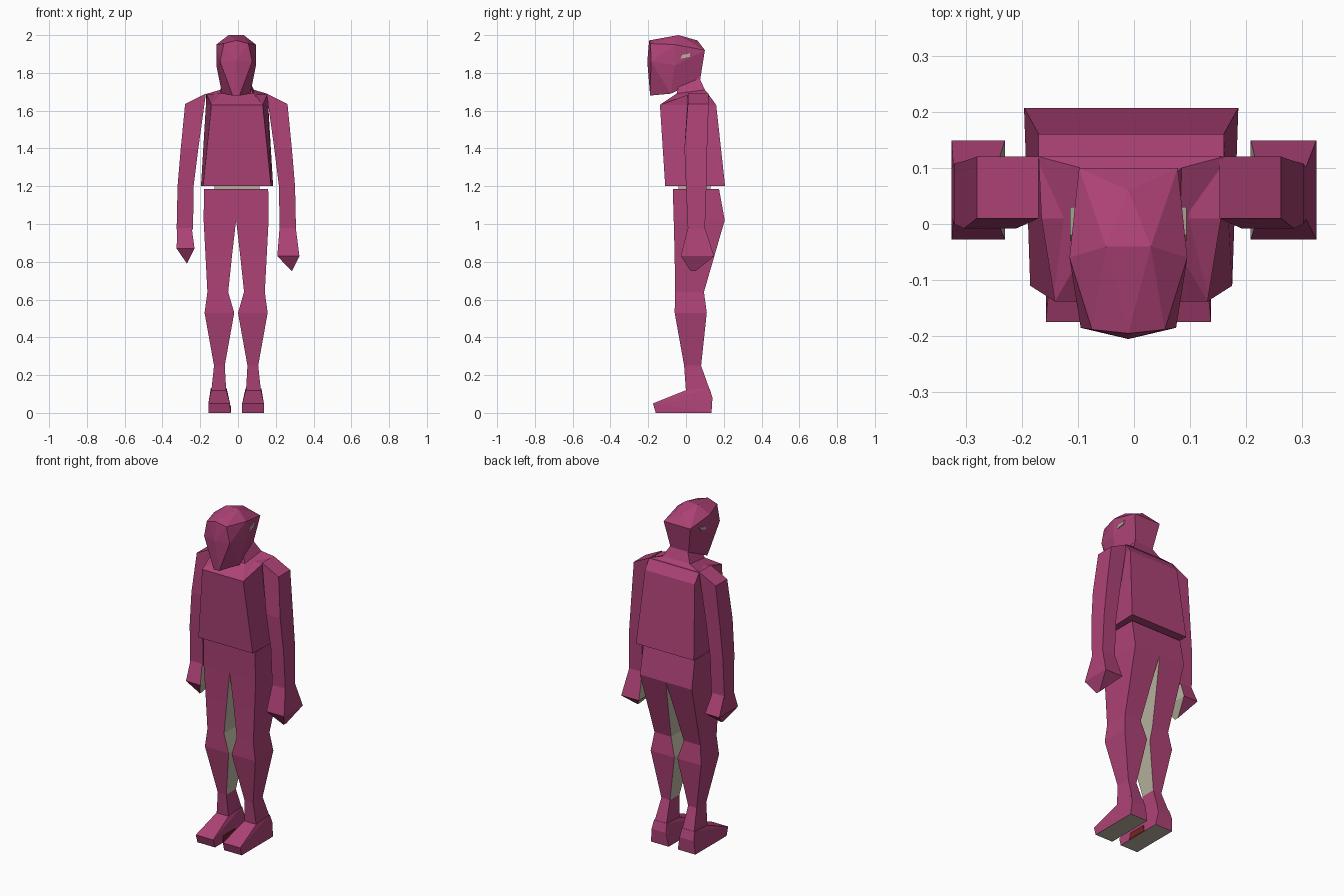
import bpy, bmesh

if "Cube" in bpy.data.objects:
    bpy.data.objects.remove(bpy.data.objects["Cube"])


def material(name, rgb):
    m = bpy.data.materials.new(name)
    m.diffuse_color = (*rgb, 1)
    m.use_nodes = True
    m.node_tree.nodes["Principled BSDF"].inputs["Base Color"].default_value = m.diffuse_color
    return m


MATS = [material("magenta", (0.42, 0.055, 0.181)),
        material("beige", (0.485, 0.456, 0.352)),
        material("dark red", (0.17, 0.017, 0.013))]
CX = -0.01  # the figure's own centre line sits slightly left


def finish(name, bm, rule=None):
    bmesh.ops.recalc_face_normals(bm, faces=bm.faces)
    bm.normal_update()
    for f in bm.faces:
        f.material_index = rule(f.normal, f.calc_center_median()) if rule else 0
    me = bpy.data.meshes.new(name)
    bm.to_mesh(me)
    bm.free()
    for m in MATS:
        me.materials.append(m)
    ob = bpy.data.objects.new(name, me)
    bpy.context.collection.objects.link(ob)
    return ob


def loft(name, rings, rule=None):
    """Skin a stack of equal-sized rings and cap both ends."""
    bm = bmesh.new()
    rs = [[bm.verts.new(p) for p in r] for r in rings]
    n = len(rs[0])
    for a, b in zip(rs, rs[1:]):
        for i in range(n):
            j = (i + 1) % n
            bm.faces.new((a[i], a[j], b[j], b[i]))
    bm.faces.new(rs[0])
    bm.faces.new(rs[-1])
    return finish(name, bm, rule)


def hull(name, pts, rule=None):
    bm = bmesh.new()
    vs = [bm.verts.new(p) for p in pts]
    res = bmesh.ops.convex_hull(bm, input=vs)
    junk = {v for v in res["geom_interior"] if isinstance(v, bmesh.types.BMVert)}
    bmesh.ops.delete(bm, geom=list(junk), context='VERTS')
    bmesh.ops.dissolve_limit(bm, angle_limit=0.03, verts=bm.verts, edges=bm.edges)
    return finish(name, bm, rule)


def box_ring(wf, wb, yf, yb, z, zb=None):
    zb = z if zb is None else zb
    return [(CX + .005 - wf, yf, z), (CX + .005 + wf, yf, z),
            (CX + .005 + wb, yb, zb), (CX + .005 - wb, yb, zb)]


# Torso with sloping shoulders
loft("torso", [box_ring(.18, .191, -.11, .207, 1.20),
               box_ring(.136, .165, -.138, .16, 1.63),
               box_ring(.16, .165, .01, .12, 1.685)])

# Collar sloping up into the neck
loft("neck", [box_ring(.136, .165, -.138, .12, 1.632, 1.688),
              box_ring(.085, .09, -.05, .10, 1.69, 1.71),
              box_ring(.055, .06, -.03, .075, 1.76, 1.765),
              box_ring(.055, .06, -.03, .075, 1.82)])

# Waist showing in the gap
loft("waist", [box_ring(.12, .12, -.04, .13, 1.14),
               box_ring(.12, .12, -.04, .13, 1.24)],
     lambda n, c: 1)

# Faceted head
half = [(0, -.205, 1.86), (0, -.195, 1.972), (.065, -.188, 1.955),
        (.085, -.185, 1.86), (.04, -.04, 2.0), (0, .06, 1.972),
        (.088, .1, 1.92), (.105, -.06, 1.95), (.105, -.06, 1.84),
        (.075, -.08, 1.69), (.018, -.19, 1.68), (.06, .075, 1.765)]
hull("head", [(CX + s * x, y, z) for x, y, z in half for s in (1, -1)])

# Arm sections: inner x, inner z, outer x, outer z, front y, back y
ARM = [(.16, 1.69, .27, 1.635, .01, .12), (.20, 1.40, .293, 1.40, -.008, .112),
       (.225, 1.20, .31, 1.20, .0, .108), (.228, .97, .315, .97, .01, .10)]
# Leg sections: inner x, outer x, front y, back y, z
LEG = [(0, .17, -.07, .175, 1.185), (0, .172, -.065, .205, 1.02),
       (.022, .162, -.06, .15, .83), (.042, .152, -.058, .095, .64),
       (.01, .167, -.06, .11, .53), (.06, .117, -.01, .08, .25),
       (.052, .132, 0, .13, .11)]
# Foot side profile: inner x, outer x, y, z
FOOT = [(.052, .132, 0, .12), (.05, .134, .125, .13), (.045, .14, .14, .08),
        (.03, .147, .135, 0), (.03, .147, -.16, 0), (.032, .147, -.175, .05)]

for side, s in (("right", 1), ("left", -1)):
    # Pale slivers on the side of the head
    hull(side + "_head_sliver", [(CX + s * x, y, z) for x in (.095, .104) for y, z in
                                 ((-.03, 1.875), (.03, 1.905), (.02, 1.885), (-.02, 1.895))],
         lambda n, c: 1)

    # Arm
    c = CX if s < 0 else -.008
    loft(side + "_arm", [[(c + s * xi, yf, zi), (c + s * xo, yf, zo),
                          (c + s * xo, yb, zo), (c + s * xi, yb, zi)]
                         for xi, zi, xo, zo, yf, yb in ARM])

    # Hand, flared then closing to a point, pale on the palm
    xi, dz = (.208, 0) if s > 0 else (.23, .04)
    wi, wo = (.22, .306) if s > 0 else (.245, .322)
    tip = .285 if s > 0 else .27
    pts = [(s * x, y, .98) for x in (wi, wo) for y in (.01, .10)]
    pts += [(s * x, y, .83 + dz) for x in (xi, .325) for y in (-.028, .149)]
    pts += [(s * tip, y, .75 + dz) for y in (.025, .05)]
    hull(side + "_hand", pts, lambda n, c, s=s: 1 if n.x * s < -.6 else 0)

    # Leg, pale on the inside
    loft(side + "_leg", [[(CX + s * xi, yf, z), (CX + s * xo, yf, z),
                          (CX + s * xo, yb, z), (CX + s * xi, yb, z)]
                         for xi, xo, yf, yb, z in LEG],
         lambda n, c, s=s: 1 if n.x * s < -.7 and c.z > .25 else 0)

    # Foot, pale sole
    hull(side + "_foot", [(CX + s * x, y, z) for xi, xo, y, z in FOOT for x in (xi, xo)],
         lambda n, c: 1 if n.z < -.9 else 0)

# Small dark patch low on the inside of the left foot
hull("left_foot_patch", [(CX - x, y, z) for x in (.028, .034) for y, z in
                         ((-.09, .002), (.04, .002), (.03, .04), (-.08, .04))],
     lambda n, c: 2)
